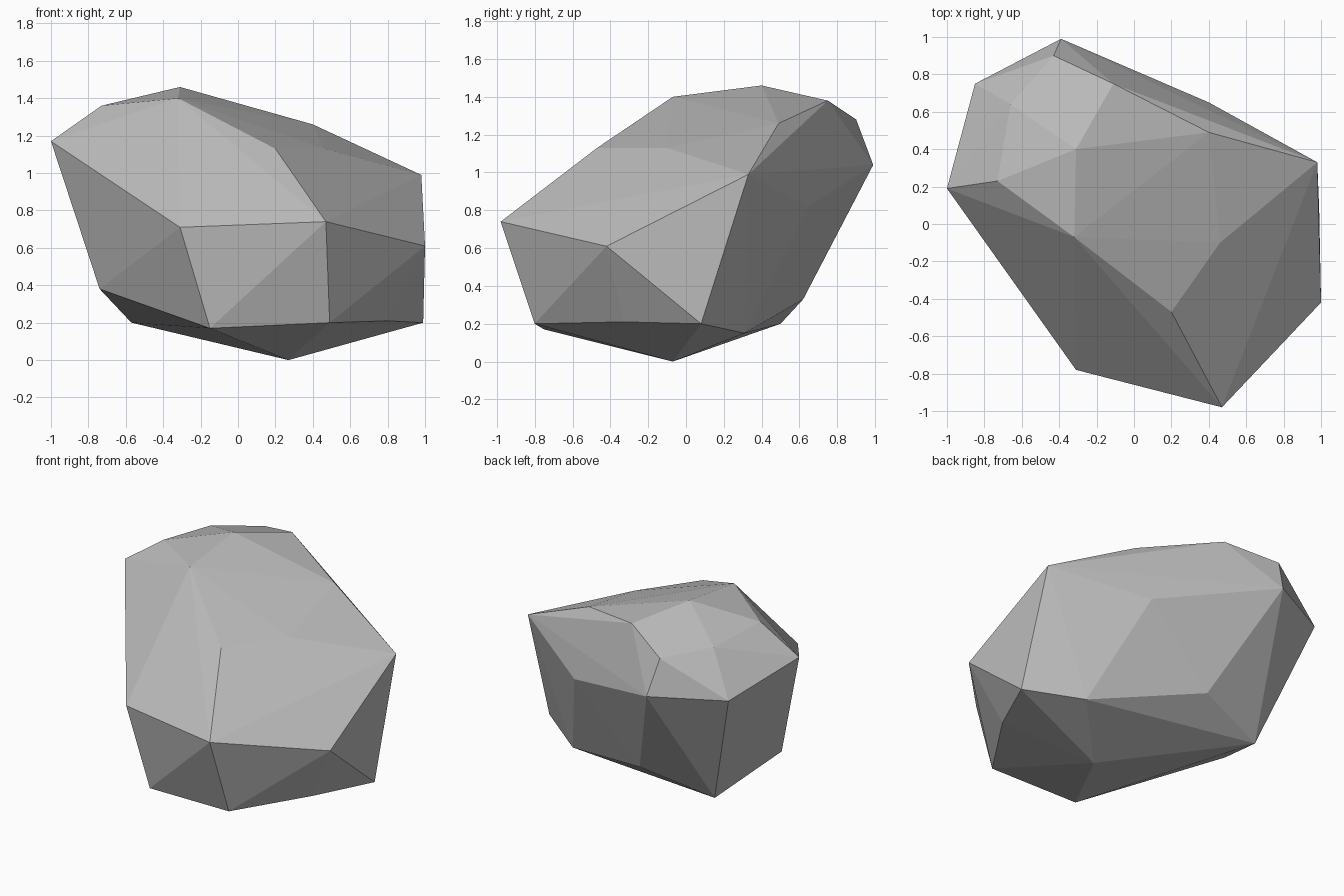
import bpy
import bmesh
from mathutils import Vector

default_cube = bpy.data.objects.get("Cube")
if default_cube:
    bpy.data.objects.remove(default_cube, do_unlink=True)


def make_material(name, colour):
    material = bpy.data.materials.new(name)
    material.use_nodes = True
    material.diffuse_color = colour
    shader = next(n for n in material.node_tree.nodes if n.type == "BSDF_PRINCIPLED")
    shader.inputs["Base Color"].default_value = colour
    return material


def build_boulder(name, corner_rings, material):
    """Wrap a faceted convex skin around the chiselled corners (hundredths of a unit)."""
    bm = bmesh.new()
    for ring in corner_rings:
        for corner in ring:
            bm.verts.new(Vector(corner) / 100)
    hull = bmesh.ops.convex_hull(bm, input=bm.verts)
    unused = {g for g in hull["geom_interior"] + hull["geom_unused"]
              if isinstance(g, bmesh.types.BMVert)}
    bmesh.ops.delete(bm, geom=list(unused), context="VERTS")
    bmesh.ops.recalc_face_normals(bm, faces=bm.faces)
    mesh = bpy.data.meshes.new(name)
    bm.to_mesh(mesh)
    bm.free()
    mesh.materials.append(material)
    mesh.shade_flat()
    boulder = bpy.data.objects.new(name, mesh)
    bpy.context.scene.collection.objects.link(boulder)
    return boulder


# Underside: lowest tip and the ring of corners around it
underside = [(27, -7, 0), (-15, -75, 17), (49, -80, 20), (80, -33, 21),
             (99, 8, 20), (65, 31, 15), (-8, 62, 33), (-57, 50, 20), (-74, 1, 38)]

# Girdle: the widest corners, rising towards the back
girdle = [(-100, 19, 117), (-31, -78, 71), (47, -98, 74), (100, -42, 61),
          (98, 33, 99), (40, 65, 82), (-39, 99, 104), (-85, 75, 104)]

# Crown: the corners of the upper facets
crown = [(-73, 23, 136), (-32, -7, 140), (20, -47, 113), (46, -10, 113),
         (40, 49, 126), (-31, 40, 146), (-11, 75, 138), (-43, 90, 128), (-66, 64, 132)]

stone_grey = make_material("stone_grey", (0.5, 0.5, 0.5, 1.0))
build_boulder("boulder", [underside, girdle, crown], stone_grey)
